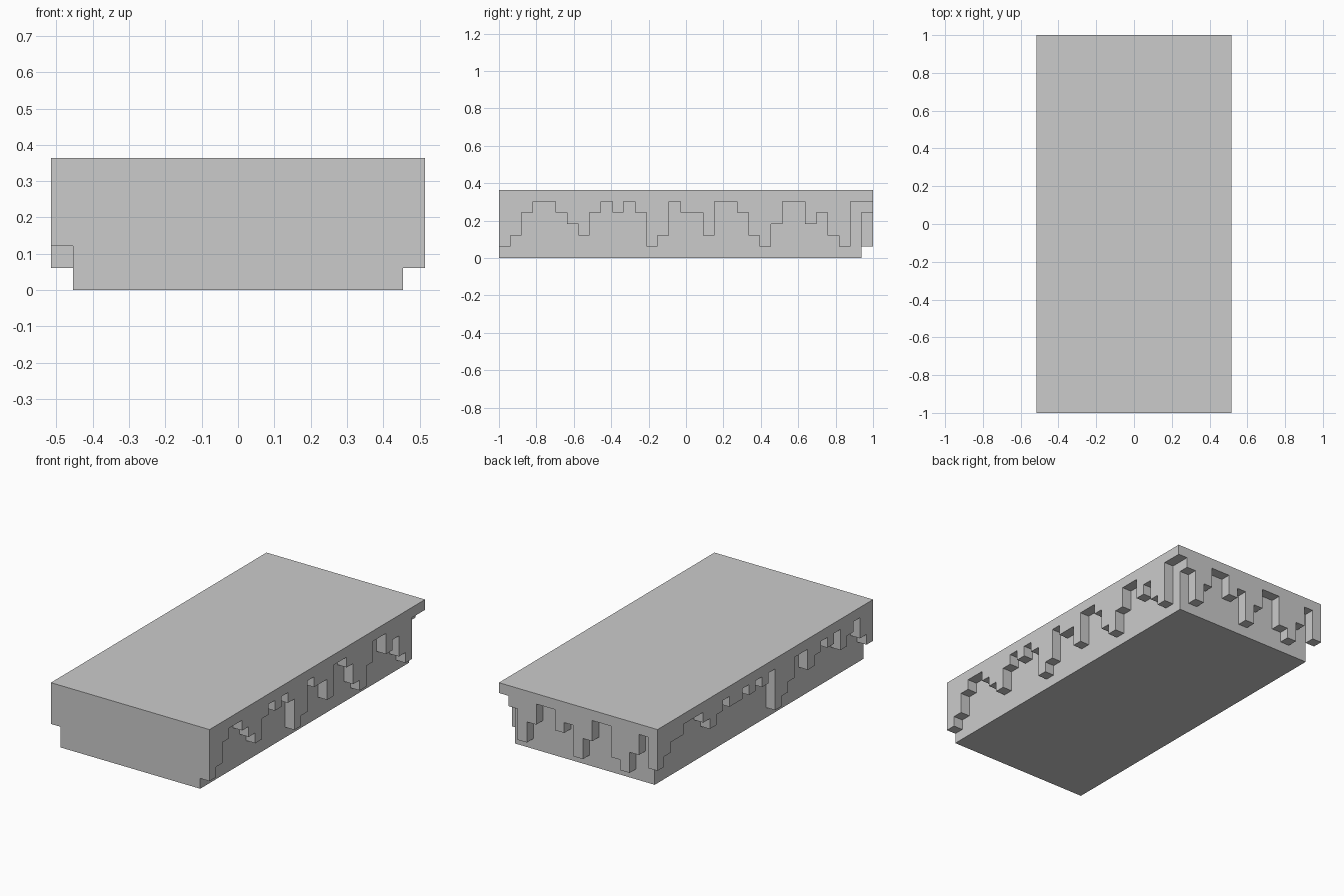
import bpy, bmesh
from mathutils import Vector

if "Cube" in bpy.data.objects:
    bpy.data.objects.remove(bpy.data.objects["Cube"])

NX, NY, NZ = 17, 33, 6          # block size in modelling units
U = 2 / NY                      # one unit

# Underside level of each drip column
RIGHT = [int(c) for c in "124554324545412544255421355342155"]        # front to back
LEFT = [int(c) for c in "234455543454454545" "123553454534532"]      # back to front
BACK = [int(c) for c in "54135534135521352"]                         # right to left


def underside(i, j):
    """Lowest level of the column at cell i (x), j (y)."""
    if i == NX - 1:
        return RIGHT[j]
    if i == 0:
        return LEFT[NY - 1 - j]
    if j == NY - 1:
        return BACK[NX - 1 - i]
    return 0                    # solid core, flush at the front


def solid(i, j, k):
    return 0 <= i < NX and 0 <= j < NY and k < NZ and k >= 0 and k >= underside(i, j)


bm = bmesh.new()
corners = {}


def corner(p):
    key = tuple(round(c) for c in p)
    if key not in corners:
        x, y, z = key
        corners[key] = bm.verts.new(((x - NX / 2) * U, (y - NY / 2) * U, z * U))
    return corners[key]


# Outer skin: a square wherever a solid cell meets empty space
axes = [Vector((1, 0, 0)), Vector((0, 1, 0)), Vector((0, 0, 1))]
for i in range(NX):
    for j in range(NY):
        for k in range(NZ):
            if not solid(i, j, k):
                continue
            for a in range(3):
                for s in (1, -1):
                    n = axes[a] * s
                    if solid(i + int(n.x), j + int(n.y), k + int(n.z)):
                        continue
                    t, b = axes[(a + 1) % 3] / 2, axes[(a + 2) % 3] / 2 * s
                    c = Vector((i + .5, j + .5, k + .5)) + n / 2
                    bm.faces.new([corner(c - t - b), corner(c + t - b),
                                  corner(c + t + b), corner(c - t + b)])

# Merge the squares into clean flat faces
bmesh.ops.dissolve_limit(bm, angle_limit=0.02, verts=bm.verts[:], edges=bm.edges[:])

mesh = bpy.data.meshes.new("block_with_drip_edges")
bm.to_mesh(mesh)
bm.free()
bpy.context.collection.objects.link(bpy.data.objects.new("block_with_drip_edges", mesh))
